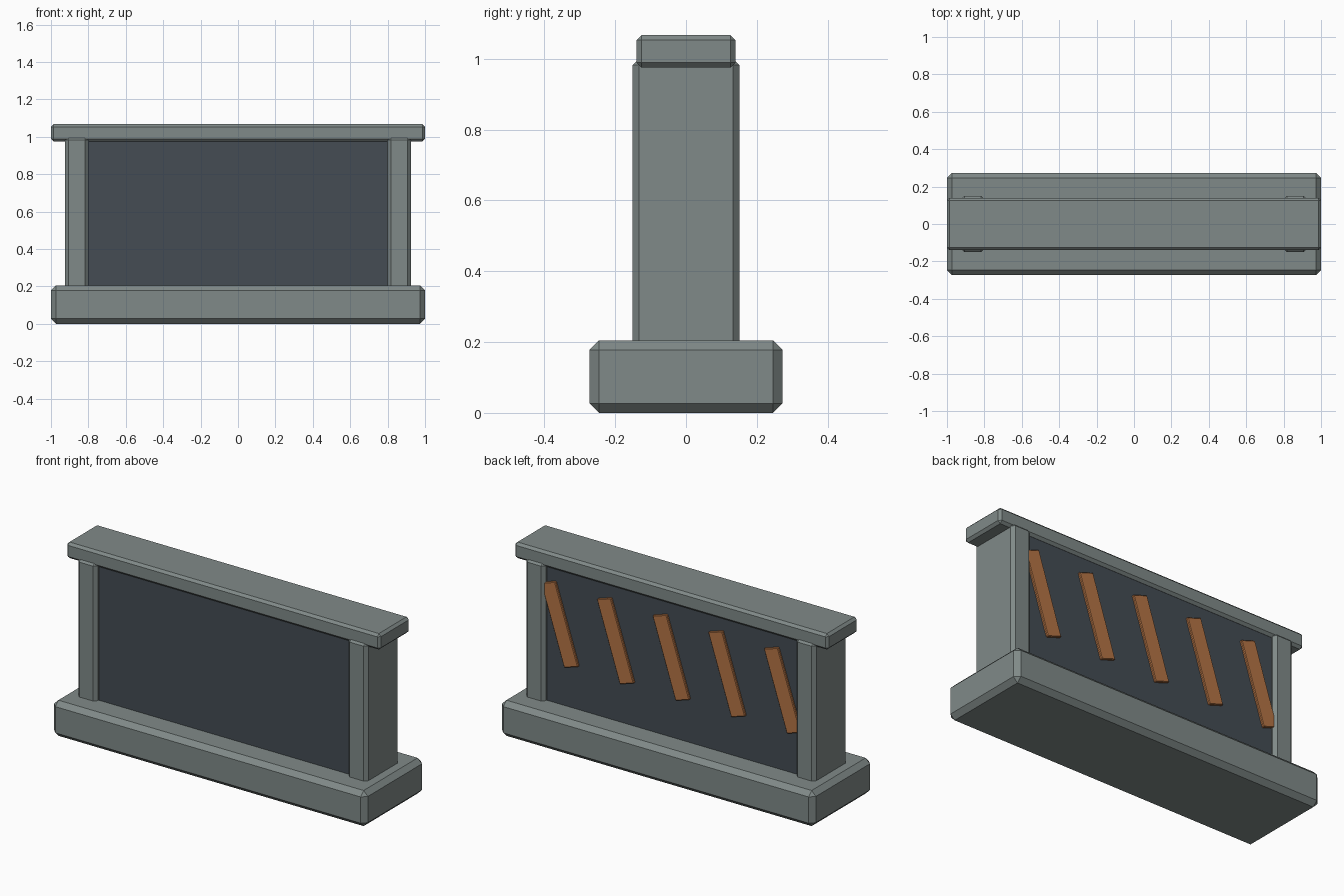
import bpy, math

if "Cube" in bpy.data.objects:
    bpy.data.objects.remove(bpy.data.objects["Cube"])


def material(name, rgb):
    m = bpy.data.materials.new(name)
    m.diffuse_color = (*rgb, 1.0)
    m.use_nodes = True
    m.node_tree.nodes["Principled BSDF"].inputs["Base Color"].default_value = m.diffuse_color
    return m


GREY = material("grey_metal", (0.216, 0.254, 0.247))
DARK = material("dark_slate", (0.058, 0.072, 0.087))
ORANGE = material("burnt_orange", (0.46, 0.175, 0.060))


def block(name, center, size, mat, bevel=0.0, tilt=0.0):
    """Box with a one-segment chamfer, optionally tilted about y."""
    bpy.ops.mesh.primitive_cube_add(size=1, location=center)
    ob = bpy.context.object
    ob.name = name
    ob.scale = size
    bpy.ops.object.transform_apply(location=False, rotation=False, scale=True)
    ob.rotation_euler.y = tilt
    ob.data.materials.append(mat)
    if bevel:
        mod = ob.modifiers.new("chamfer", 'BEVEL')
        mod.width = bevel
        mod.segments = 1
    return ob


# Plinth and top rail
block("base", (0, 0, 0.1025), (2.0, 0.546, 0.205), GREY, 0.027)
block("top_rail", (0, 0, 1.021), (2.0, 0.28, 0.092), GREY, 0.014)

# End posts
for side, label in ((-1, "left"), (1, "right")):
    block(label + "_post", (side * 0.862, 0, 0.59), (0.124, 0.302, 0.82), GREY, 0.018)

# Dark wall panel between the posts
block("wall_panel", (0, 0, 0.59), (1.64, 0.25, 0.80), DARK)

# Slanted hazard bars on the back; the outer two run into the posts
for i in range(5):
    block(f"hazard_bar_{i + 1}", ((i - 2) * 0.355, 0.122, 0.668),
          (0.095, 0.032, 0.475), ORANGE, 0.004, math.radians(18))
